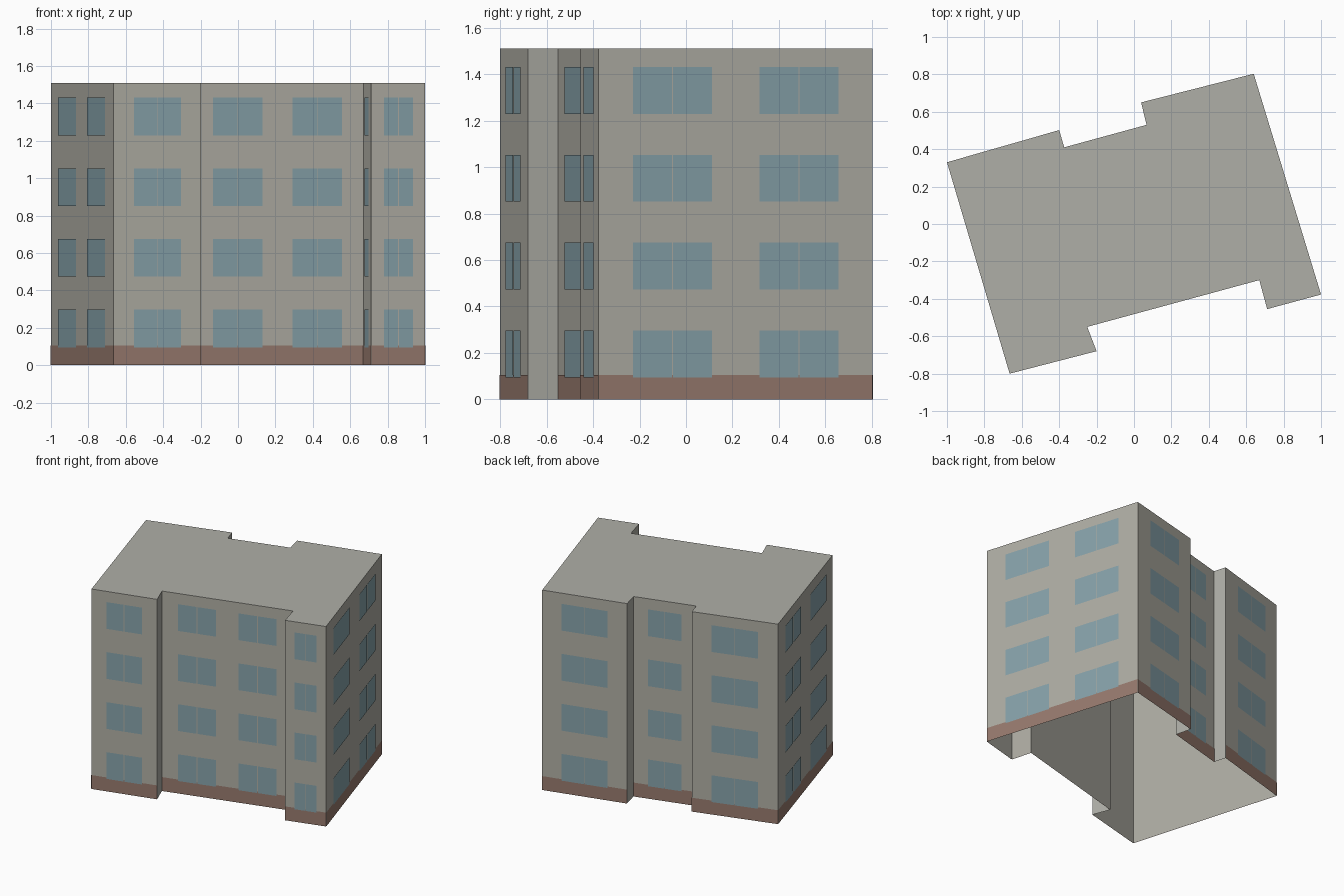
import bpy
from mathutils import Vector

cube = bpy.data.objects.get("Cube")
if cube:
    bpy.data.objects.remove(cube, do_unlink=True)


def material(name, rgb):
    mat = bpy.data.materials.new(name)
    mat.use_nodes = True
    mat.diffuse_color = (*rgb, 1)
    bsdf = next(n for n in mat.node_tree.nodes if n.type == 'BSDF_PRINCIPLED')
    bsdf.inputs["Base Color"].default_value = (*rgb, 1)
    bsdf.inputs["Roughness"].default_value = 0.9
    return mat


WALL = material("warm grey wall", (0.43, 0.42, 0.37))
CONCRETE = material("plain concrete", (0.43, 0.43, 0.39))
BRICK = material("brown plinth", (0.31, 0.195, 0.155))
GLASS = material("blue grey glass", (0.24, 0.36, 0.40))

HEIGHT = 1.51
PLINTH = 0.105
FLOORS = 4
FLOOR_PITCH = 0.378
SILL, PANE_HEIGHT = 0.095, 0.202
MULLION = 0.005

ONE = [(0.23, 0.77)]
TWO = [(0.125, 0.413), (0.587, 0.875)]

# Footprint corners, counter-clockwise, with the window spans of the wall that
# starts at each corner (None marks a plain wall)
WALLS = [
    ("front_left_bay", (-0.665, -0.80), ONE),
    ("front_left_return", (-0.20, -0.68), None),
    ("front_middle", (-0.25, -0.55), TWO),
    ("front_right_return", (0.67, -0.30), [(0.25, 0.75)]),
    ("front_right_bay", (0.712, -0.455), ONE),
    ("east_side", (1.0, -0.377), TWO),
    ("back_east_bay", (0.64, 0.803), ONE),
    ("back_east_return", (0.038, 0.65), None),
    ("back_middle", (0.067, 0.53), ONE),
    ("back_west_return", (-0.373, 0.41), None),
    ("back_west_bay", (-0.40, 0.502), ONE),
    ("west_side", (-1.0, 0.33), TWO),
]


def build(name, verts, faces, mats):
    mesh = bpy.data.meshes.new(name)
    mesh.from_pydata(verts, [], faces)
    for mat in mats:
        mesh.materials.append(mat)
    obj = bpy.data.objects.new(name, mesh)
    bpy.context.collection.objects.link(obj)
    return obj


def wall_panels(name, start, end, rects, offset, mat):
    """Thin panels on a wall; each rect is (u0, u1, z0, z1) in length units."""
    along = (end - start).normalized()
    out = Vector((along.y, -along.x)) * offset
    verts, faces = [], []
    for u0, u1, z0, z1 in rects:
        first = len(verts)
        for u, z in ((u0, z0), (u1, z0), (u1, z1), (u0, z1)):
            p = start + along * u + out
            verts.append((p.x, p.y, z))
        faces.append(range(first, first + 4))
    return build(name, verts, faces, [mat])


# Shell: walls and flat roof, open underneath
n = len(WALLS)
corners = [Vector(w[1]) for w in WALLS]
verts = [(c.x, c.y, z) for z in (0, HEIGHT) for c in corners]
faces = [(i, (i + 1) % n, n + (i + 1) % n, n + i) for i in range(n)]
faces.append(range(n, 2 * n))
shell = build("building_shell", verts, faces, [WALL, CONCRETE])
for i, poly in enumerate(shell.data.polygons):
    poly.material_index = 1 if i == n or WALLS[i][2] is None else 0

# Plinth band and paired window panes on each glazed wall
for i, (name, _, spans) in enumerate(WALLS):
    if spans is None:
        continue
    start, end = corners[i], corners[(i + 1) % n]
    length = (end - start).length
    wall_panels(name + "_plinth", start, end,
                [(0, length, 0, PLINTH)], 0.002, BRICK)
    panes = []
    for floor in range(FLOORS):
        z = SILL + floor * FLOOR_PITCH
        for a, b in spans:
            a, b = a * length, b * length
            mid = (a + b) / 2
            panes.append((a, mid - MULLION / 2, z, z + PANE_HEIGHT))
            panes.append((mid + MULLION / 2, b, z, z + PANE_HEIGHT))
    wall_panels(name + "_windows", start, end, panes, 0.004, GLASS)
